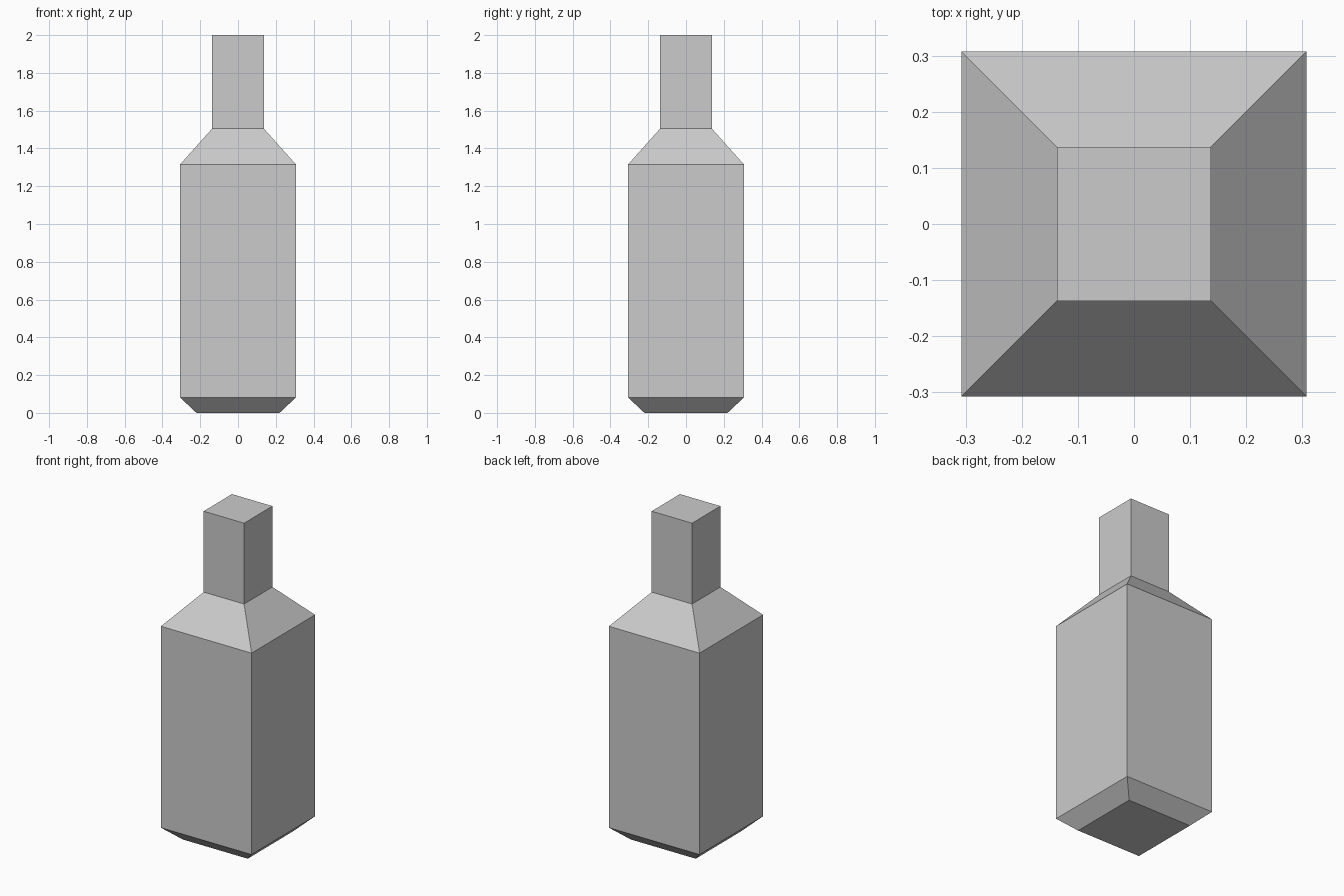
import bpy
import bmesh

cube = bpy.data.objects.get("Cube")
if cube:
    bpy.data.objects.remove(cube, do_unlink=True)

# Single grey finish
grey = bpy.data.materials.new("plain_grey")
grey.use_nodes = True
color = (0.6, 0.6, 0.6, 1)
grey.diffuse_color = color
grey.node_tree.nodes["Principled BSDF"].inputs["Base Color"].default_value = color

# Square rings from base to mouth: half width, height
profile = [(0.22, 0), (0.307, 0.082), (0.307, 1.315), (0.137, 1.505), (0.137, 2)]
corners = [(-1, -1), (1, -1), (1, 1), (-1, 1)]

bm = bmesh.new()
rings = [[bm.verts.new((x * w, y * w, z)) for x, y in corners] for w, z in profile]

# Side walls between neighbouring rings
for low, high in zip(rings, rings[1:]):
    for i in range(4):
        j = (i + 1) % 4
        bm.faces.new((low[i], low[j], high[j], high[i]))

# Flat base and closed top
bm.faces.new(rings[0][::-1])
bm.faces.new(rings[-1])

mesh = bpy.data.meshes.new("square_bottle")
bm.to_mesh(mesh)
bm.free()
mesh.materials.append(grey)
bottle = bpy.data.objects.new("square_bottle", mesh)
bpy.context.collection.objects.link(bottle)
